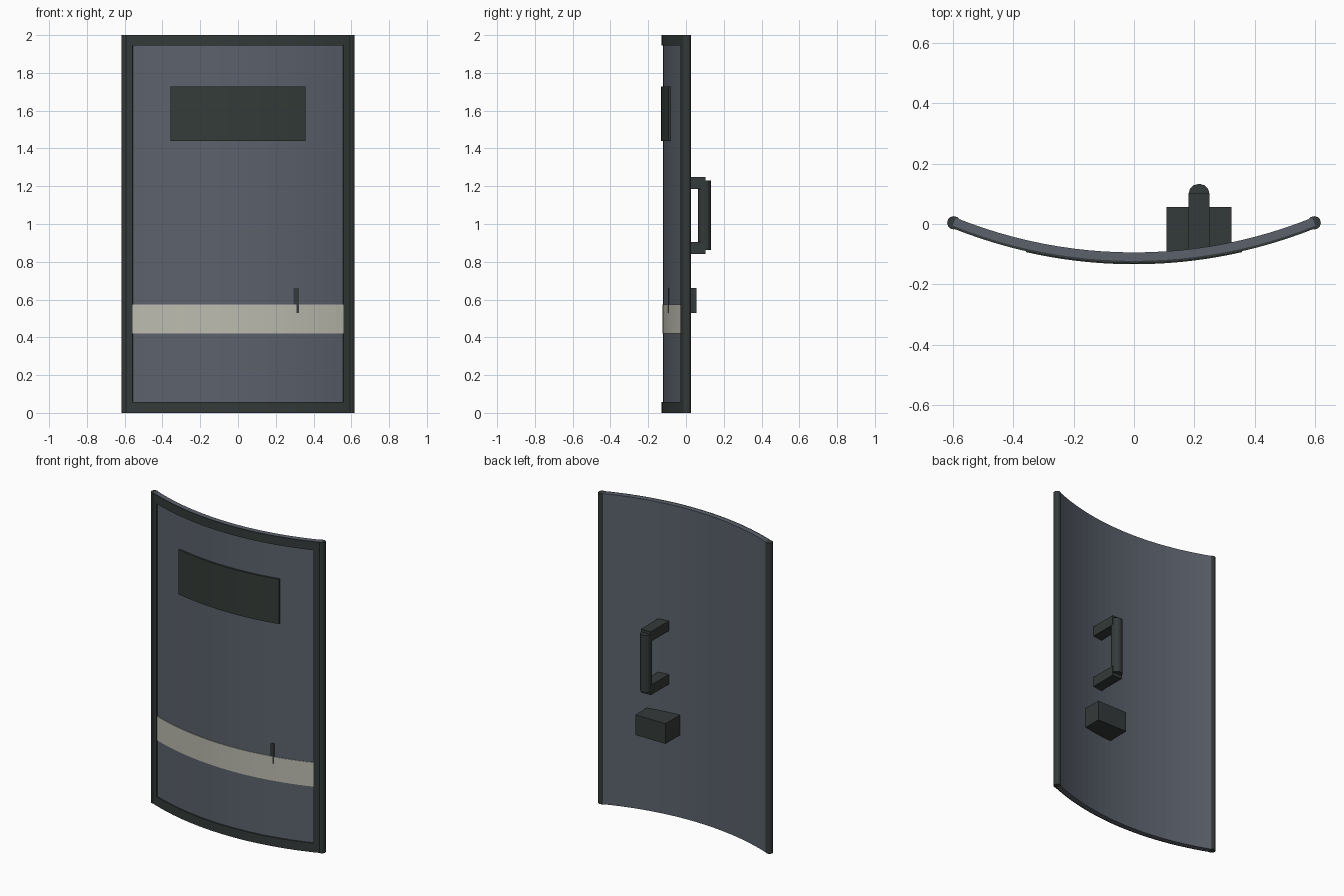
import bpy, bmesh, math
from mathutils import Matrix

if "Cube" in bpy.data.objects:
    bpy.data.objects.remove(bpy.data.objects["Cube"])

R = 1.6            # radius of the panel's front surface
CY = R - 0.122     # y of the bend axis


def material(name, rgb):
    m = bpy.data.materials.new(name)
    m.diffuse_color = (*rgb, 1)
    m.use_nodes = True
    m.node_tree.nodes["Principled BSDF"].inputs["Base Color"].default_value = m.diffuse_color
    return m


GREY = material("slate grey", (0.105, 0.12, 0.15))
DARK = material("dark rubber", (0.034, 0.042, 0.041))
GLASS = material("dark glass", (0.034, 0.044, 0.039))
PALE = material("pale stripe", (0.50, 0.50, 0.43))


def finish(name, bm, mat, smooth=False):
    bmesh.ops.recalc_face_normals(bm, faces=bm.faces)
    me = bpy.data.meshes.new(name)
    bm.to_mesh(me)
    bm.free()
    me.materials.append(mat)
    ob = bpy.data.objects.new(name, me)
    bpy.context.collection.objects.link(ob)
    return ob


def curved_plate(name, x0, x1, z0, z1, r_in, r_out, mat, n=24):
    """Slab bent round the vertical axis at y = CY."""
    bm = bmesh.new()
    rings = []
    a0, a1 = math.asin(x0 / R), math.asin(x1 / R)
    for i in range(n + 1):
        a = a0 + (a1 - a0) * i / n
        rings.append([bm.verts.new((r * math.sin(a), CY - r * math.cos(a), z))
                      for r, z in ((r_in, z0), (r_out, z0), (r_out, z1), (r_in, z1))])
    for p, q in zip(rings, rings[1:]):
        for k in range(4):
            bm.faces.new((p[k], p[(k + 1) % 4], q[(k + 1) % 4], q[k]))
    bm.faces.new(rings[0])
    bm.faces.new(rings[-1])
    return finish(name, bm, mat)


def box(name, lo, hi, mat):
    bm = bmesh.new()
    size = [h - l for l, h in zip(lo, hi)]
    mid = [(h + l) / 2 for l, h in zip(lo, hi)]
    bmesh.ops.create_cube(bm, size=1, matrix=Matrix.Translation(mid) @ Matrix.Diagonal((*size, 1)))
    return finish(name, bm, mat)


def post(name, x, y, z0, z1, r, n, mat):
    bm = bmesh.new()
    bmesh.ops.create_cone(bm, cap_ends=True, segments=n, radius1=r, radius2=r, depth=z1 - z0,
                          matrix=Matrix.Translation((x, y, (z0 + z1) / 2)))
    return finish(name, bm, mat)


# bent panel with stripe and viewing window
curved_plate("panel", -0.6, 0.6, 0, 2, R - 0.028, R, GREY)
curved_plate("stripe", -0.56, 0.56, 0.42, 0.575, R - 0.005, R + 0.003, PALE)
curved_plate("window", -0.355, 0.355, 1.44, 1.728, R - 0.004, R + 0.011, GLASS)

# frame strips on the front, round posts on the side edges
curved_plate("top_rim", -0.6, 0.6, 1.945, 2, R - 0.002, R + 0.008, DARK)
curved_plate("bottom_rim", -0.6, 0.6, 0, 0.058, R - 0.002, R + 0.008, DARK)
for side, s in (("left", -1), ("right", 1)):
    x0, x1 = sorted((0.557 * s, 0.6 * s))
    curved_plate(side + "_rim", x0, x1, 0, 2, R - 0.002, R + 0.008, DARK, 2)
    post(side + "_edge_post", 0.596 * s, 0.004, 0, 2, 0.022, 12, DARK)

# handle on the back: two arms and a round grip
for label, z in (("lower", 0.873), ("upper", 1.217)):
    box(label + "_handle_arm", (0.18, -0.092, z - 0.032), (0.25, 0.102, z + 0.032), DARK)
post("handle_grip", 0.215, 0.098, 0.862, 1.23, 0.035, 12, DARK)

# arm pad block whose corner just breaks through the panel
box("arm_pad", (0.107, -0.0945, 0.53), (0.322, 0.056, 0.66), DARK)
